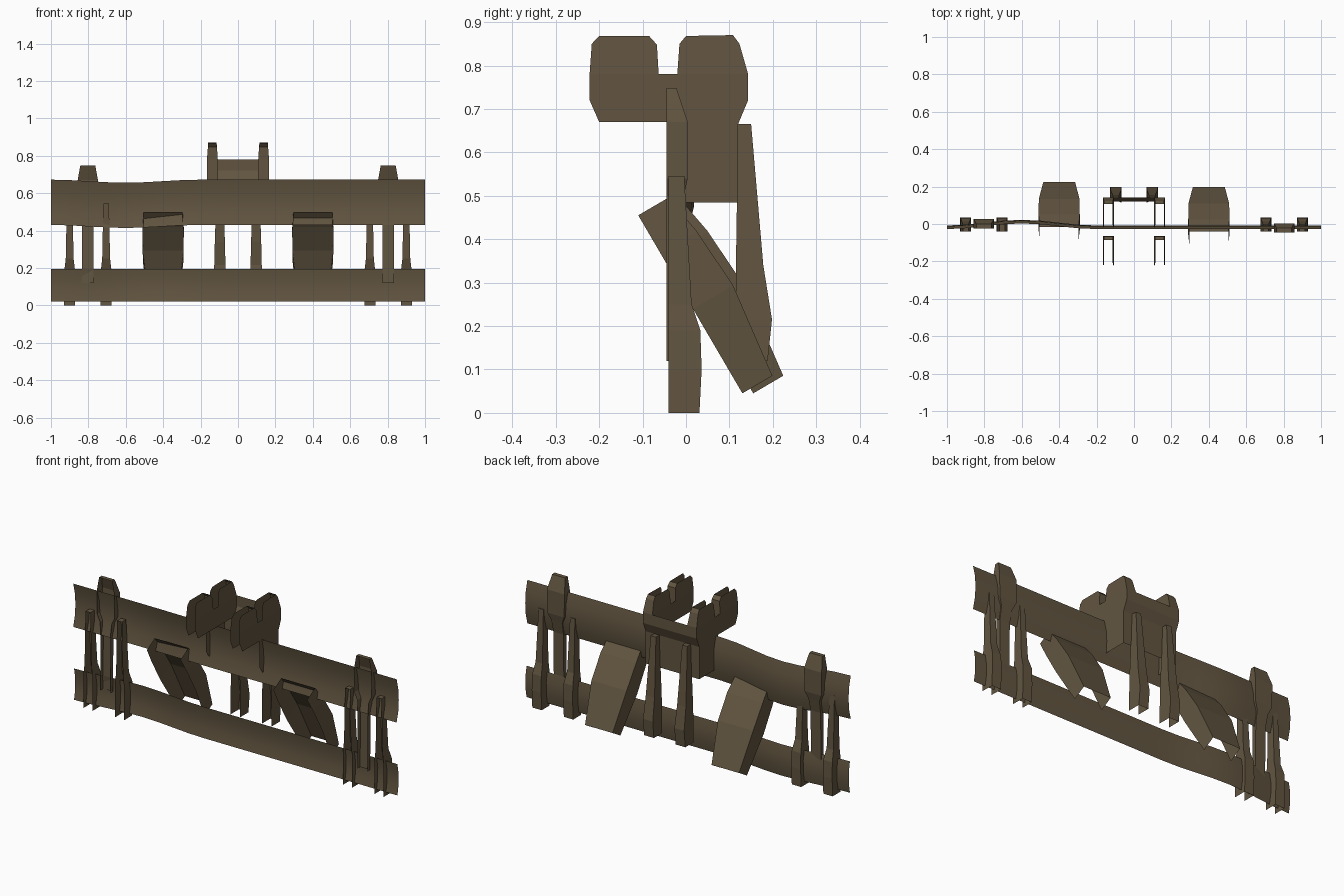
import bpy, bmesh, math

if "Cube" in bpy.data.objects:
    bpy.data.objects.remove(bpy.data.objects["Cube"])

mat = bpy.data.materials.new("weathered_brown")
mat.diffuse_color = (0.122, 0.091, 0.052, 1)
mat.use_nodes = True
mat.node_tree.nodes["Principled BSDF"].inputs["Base Color"].default_value = mat.diffuse_color


def finish(name, bm):
    bmesh.ops.recalc_face_normals(bm, faces=bm.faces)
    mesh = bpy.data.meshes.new(name)
    bm.to_mesh(mesh)
    bm.free()
    mesh.materials.append(mat)
    ob = bpy.data.objects.new(name, mesh)
    bpy.context.collection.objects.link(ob)
    return ob


def channel(name, x, dy, sections, cap=True):
    """Open-fronted U channel; section = half width, front (y, z), back (y, z)."""
    bm = bmesh.new()
    rows = []
    for w, (fy, fz), (by, bz) in sections:
        pts = [(-w, fy, fz), (-w, by, bz), (w, by, bz), (w, fy, fz)]
        rows.append([bm.verts.new((x + px, py + dy, pz)) for px, py, pz in pts])
    for a, b in zip(rows, rows[1:]):
        for i in range(3):
            bm.faces.new((a[i], a[i + 1], b[i + 1], b[i]))
    if cap:
        bm.faces.new(rows[-1])
    return finish(name, bm)


def upright(name, x, dy, rows, cap=True):
    return channel(name, x, dy, [(w, (f, z), (b, z)) for w, f, b, z in rows], cap)


def bend(x):
    """Warp of the long rails near the left end, 0 to 1."""
    return 0.5 + 0.5 * math.cos(math.pi * (x + 0.6) / 0.4) if abs(x + 0.6) < 0.4 else 0


def rail(name, profile, ybend, zbend):
    bm = bmesh.new()
    rows = []
    for i in range(21):
        x = -1 + i / 10
        b = bend(x)
        rows.append([bm.verts.new((x, y + ybend * b, z + zbend * b)) for y, z in profile])
    for a, c in zip(rows, rows[1:]):
        for i in range(len(profile) - 1):
            bm.faces.new((a[i], a[i + 1], c[i + 1], c[i]))
    ob = finish(name, bm)
    for p in ob.data.polygons:
        p.use_smooth = True


# Long rails: thin bowed sheets
rail("upper_rail", [(-0.027, 0.672), (-0.012, 0.61), (-0.008, 0.55), (-0.012, 0.49), (-0.027, 0.43)], 0.03, -0.016)
rail("lower_rail", [(-0.02, 0.195), (-0.01, 0.14), (-0.01, 0.075), (-0.02, 0.02)], 0.03, 0)

for s, side in ((-1, "left"), (1, "right")):
    # Outer slim posts
    for px in (0.705, 0.9):
        upright(f"{side}_outer_post", s * px, 0, [
            (0.029, -0.04, 0.031, 0.0), (0.029, -0.04, 0.036, 0.1), (0.028, -0.04, 0.033, 0.19),
            (0.021, -0.04, 0.013, 0.25), (0.015, -0.04, -0.004, 0.545)])
    # Tall strap with hump over the upper rail
    dy = 0.022 if s < 0 else 0
    upright(f"{side}_strap", s * 0.803, dy, [
        (0.031, -0.045, -0.024, 0.12), (0.031, -0.045, -0.02, 0.43), (0.034, -0.045, -0.005, 0.5),
        (0.052, -0.045, 0.004, 0.54), (0.054, -0.045, 0.004, 0.67), (0.04, -0.045, -0.022, 0.748)])
    # Slanted braces
    dy = 0.025 if s < 0 else 0
    secs = []
    for t, w, d in ((0.475, 0.085, 0.08), (0.25, 0.109, 0.107), (0.1, 0.11, 0.098), (0, 0.104, 0.08)):
        y, z = -0.11 + 0.505 * t, 0.455 - 0.863 * t
        secs.append((w, (y, z), (y + 0.863 * d, z + 0.505 * d)))
    channel(f"{side}_brace", s * 0.4, dy, secs, cap=False)
    # Rear centre posts
    upright(f"{side}_centre_post", s * 0.097, 0, [
        (0.03, 0.115, 0.188, 0.12), (0.03, 0.115, 0.198, 0.215), (0.027, 0.115, 0.178, 0.34),
        (0.016, 0.12, 0.15, 0.665)])

# Central bracket: side walls with two lobes
WALL = [(-0.222, 0.78), (-0.222, 0.72), (-0.2, 0.67), (-0.045, 0.67), (-0.045, 0.52), (-0.02, 0.485),
        (0.12, 0.485), (0.12, 0.665), (0.143, 0.72), (0.143, 0.78)]
LOBES = [[(-0.222, 0.78), (-0.217, 0.85), (-0.2, 0.868), (-0.085, 0.868), (-0.067, 0.848), (-0.063, 0.78)],
         [(-0.02, 0.78), (-0.015, 0.85), (0.0, 0.868), (0.108, 0.87), (0.123, 0.85), (0.143, 0.78)]]


def lean(x, z):
    """Pull the lobes slightly towards their own centre line."""
    mid = math.copysign(0.136, x)
    return mid + (x - mid) * (1 - max(0, z - 0.78) * 2.5)


bm = bmesh.new()
for s in (-1, 1):
    for w in (0.166, 0.108):
        # inner walls stop above the upper rail
        prof = WALL if w > 0.15 else WALL[:4] + [(0.12, 0.67), (0.143, 0.72), (0.143, 0.78)]
        bm.faces.new([bm.verts.new((s * w, y, z)) for y, z in prof])
        for lobe in LOBES:
            bm.faces.new([bm.verts.new((lean(s * w, z), y, z)) for y, z in lobe])
    # closing strips on the back of each lobe
    for lobe in LOBES:
        strip = lobe[3:]
        for (y0, z0), (y1, z1) in zip(strip, strip[1:]):
            bm.faces.new([bm.verts.new((lean(s * w, z), y, z)) for w, y, z in (
                (0.108, y0, z0), (0.166, y0, z0), (0.166, y1, z1), (0.108, y1, z1))])
    # back of the front arm
    bm.faces.new([bm.verts.new((s * w, -0.063, z)) for w, z in (
        (0.108, 0.67), (0.166, 0.67), (0.166, 0.78), (0.108, 0.78))])
# back plate joining both arms
back = WALL[6:]
for (y0, z0), (y1, z1) in zip(back, back[1:]):
    bm.faces.new([bm.verts.new(p) for p in (
        (-0.166, y0, z0), (0.166, y0, z0), (0.166, y1, z1), (-0.166, y1, z1))])
bmesh.ops.remove_doubles(bm, verts=bm.verts, dist=0.0005)
finish("centre_bracket", bm)
